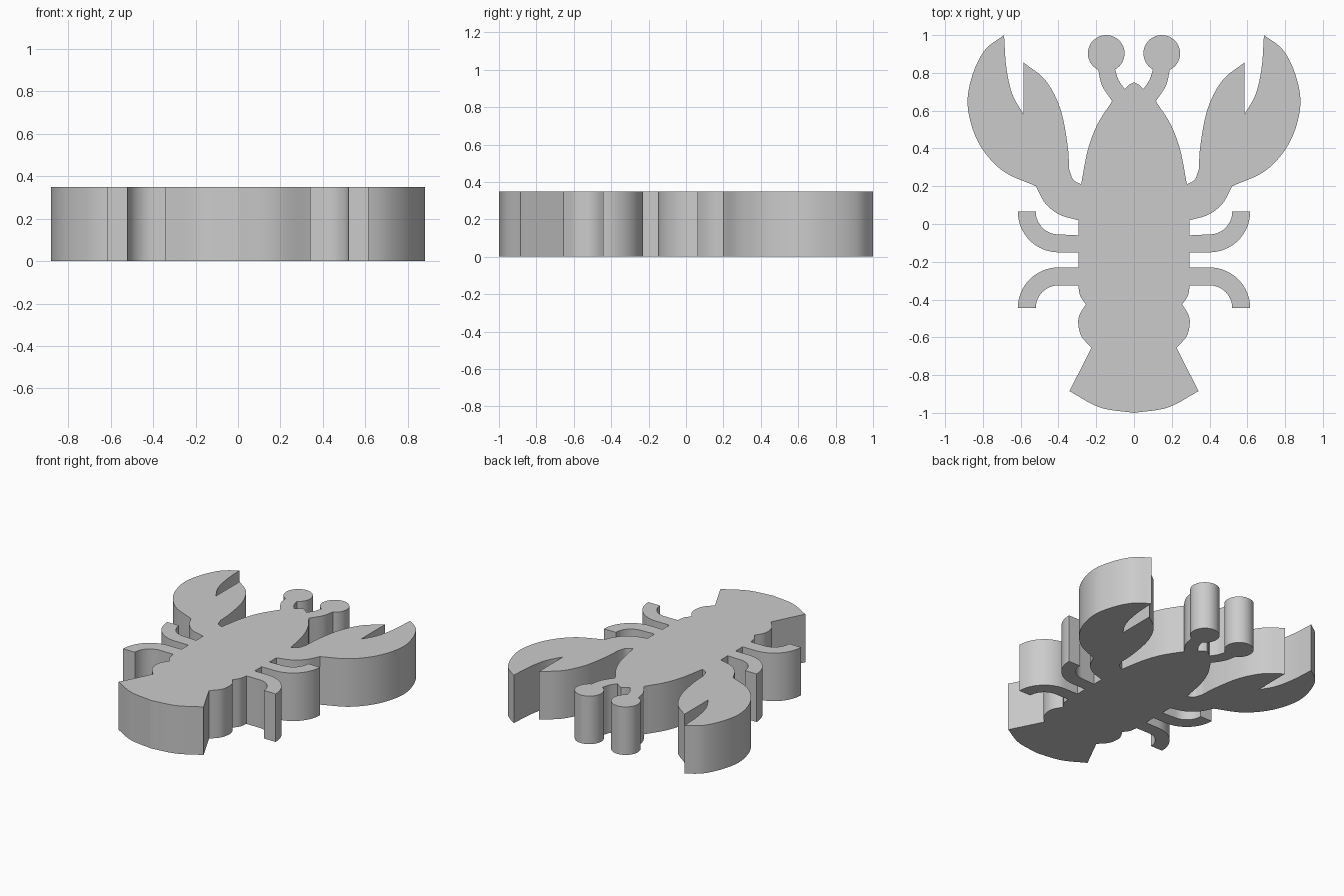
import bpy, bmesh, math
from mathutils import Vector

if "Cube" in bpy.data.objects:
    bpy.data.objects.remove(bpy.data.objects["Cube"])

HEIGHT = 0.35


def curve(*pts, n=8):
    """Smooth curve through the given points."""
    p = [Vector(q) for q in pts]
    p = [2 * p[0] - p[1]] + p + [2 * p[-1] - p[-2]]
    out = []
    for a, b, c, d in zip(p, p[1:], p[2:], p[3:]):
        for i in range(n):
            t = i / n
            out.append(0.5 * (2 * b + (c - a) * t + (2 * a - 5 * b + 4 * c - d) * t ** 2
                              + (3 * b - a - 3 * c + d) * t ** 3))
    return out + [p[-2]]


def arc(cx, cy, r, start, end, n=16):
    """Circular arc between two angles in degrees."""
    angles = [math.radians(start + (end - start) * i / n) for i in range(n + 1)]
    return [Vector((cx + r * math.cos(a), cy + r * math.sin(a))) for a in angles]


def line(*pts):
    return [Vector(p) for p in pts]


# Right half of the outline, from nose to tail
half = []
# nose, eye stalk and eye
half += curve((0, 0.75), (0.026, 0.737), (0.05, 0.715), n=4)
half += curve((0.05, 0.715), (0.083, 0.765), (0.10, 0.82))
half += arc(0.147, 0.903, 0.097, 239, -61, n=40)
half += curve((0.19, 0.82), (0.17, 0.735), (0.116, 0.65))
# side of the head
half += curve((0.116, 0.65), (0.195, 0.525), (0.245, 0.39), (0.28, 0.21))
# armpit and small pincer finger
half += curve((0.28, 0.21), (0.322, 0.235), (0.343, 0.29))
half += curve((0.343, 0.29), (0.352, 0.42), (0.39, 0.61), (0.468, 0.76), (0.585, 0.855))
# pincer gap and large finger
half += curve((0.585, 0.58), (0.645, 0.69), (0.676, 0.83), (0.688, 1.0))
half += curve((0.688, 1.0), (0.79, 0.92), (0.858, 0.78), (0.88, 0.62),
              (0.825, 0.434), (0.70, 0.285), (0.52, 0.20))
# arm
half += curve((0.52, 0.20), (0.47, 0.11), (0.395, 0.05), (0.295, 0.02))
# upper leg, bent forward
half += line((0.295, -0.06))
half += arc(0.40, 0.065, 0.12, -90, 0)
half += arc(0.40, 0.065, 0.215, 0, -90)
half += line((0.295, -0.15), (0.295, -0.23))
# lower leg, bent backward
half += arc(0.40, -0.445, 0.215, 90, 0)
half += arc(0.40, -0.445, 0.12, 0, 90)
half += line((0.295, -0.325))
# tail segments and tail fan
half += curve((0.295, -0.325), (0.285, -0.38), (0.255, -0.425))
half += curve((0.255, -0.425), (0.288, -0.48), (0.295, -0.53), (0.278, -0.595), (0.225, -0.655))
half += curve((0.342, -0.885), (0.18, -0.971), (0, -1.0), n=12)

# Mirror to a closed outline, dropping repeated points
outline = []
for p in half + [Vector((-q.x, q.y)) for q in reversed(half)]:
    if not outline or (p - outline[-1]).length > 1e-4:
        outline.append(p)
if (outline[0] - outline[-1]).length < 1e-4:
    outline.pop()

# Extrude the outline into a solid plate
bm = bmesh.new()
base = bm.faces.new([bm.verts.new((p.x, p.y, 0)) for p in outline])
top = bmesh.ops.extrude_face_region(bm, geom=[base], use_keep_orig=True)["geom"]
bmesh.ops.translate(bm, vec=(0, 0, HEIGHT),
                    verts=[v for v in top if isinstance(v, bmesh.types.BMVert)])
bmesh.ops.recalc_face_normals(bm, faces=bm.faces)
bmesh.ops.triangulate(bm, faces=[f for f in bm.faces if len(f.verts) > 4])

mesh = bpy.data.meshes.new("lobster_plate")
bm.to_mesh(mesh)
bm.free()
plate = bpy.data.objects.new("lobster_plate", mesh)
bpy.context.collection.objects.link(plate)

grey = bpy.data.materials.new("light_grey")
grey.diffuse_color = (0.6, 0.6, 0.6, 1)
grey.use_nodes = True
grey.node_tree.nodes["Principled BSDF"].inputs["Base Color"].default_value = grey.diffuse_color
mesh.materials.append(grey)

bpy.context.view_layer.objects.active = plate
plate.select_set(True)
bpy.ops.object.shade_smooth_by_angle(angle=math.radians(30))
